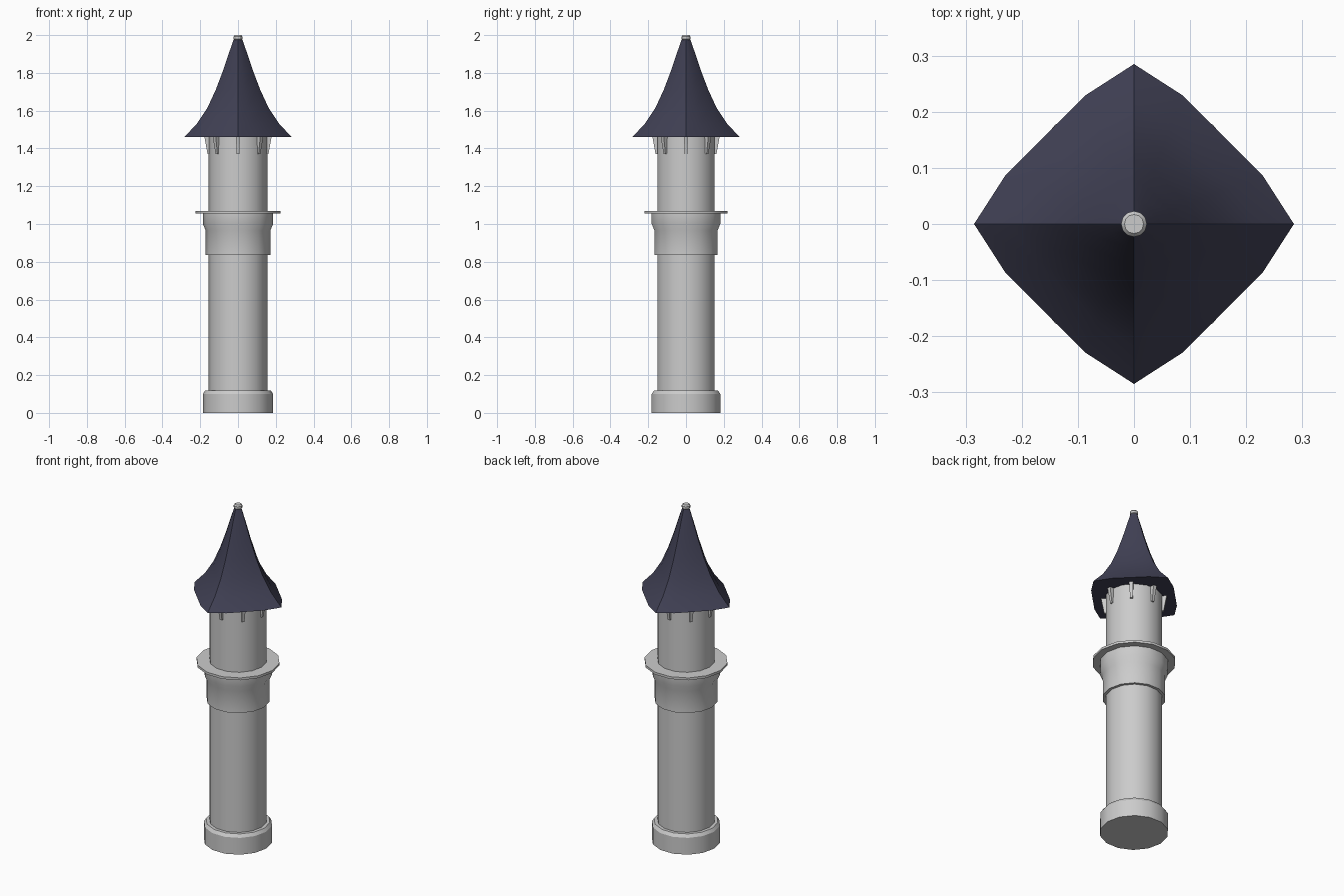
import bpy, math

if "Cube" in bpy.data.objects:
    bpy.data.objects.remove(bpy.data.objects["Cube"])

SIDES = 14


def circle(n):
    return [(math.cos(2 * math.pi * i / n), math.sin(2 * math.pi * i / n)) for i in range(n)]


def loft(name, section, profile, angle=30):
    """Stack scaled copies of a cross-section along (radius, z) and cap both ends."""
    n = len(section)
    verts = [(x * r, y * r, z) for r, z in profile for x, y in section]
    faces = [(k * n + i, k * n + (i + 1) % n, (k + 1) * n + (i + 1) % n, (k + 1) * n + i)
             for k in range(len(profile) - 1) for i in range(n)]
    faces.append(tuple(reversed(range(n))))
    faces.append(tuple(range(len(verts) - n, len(verts))))
    mesh = bpy.data.meshes.new(name)
    mesh.from_pydata(verts, [], faces)
    obj = bpy.data.objects.new(name, mesh)
    bpy.context.collection.objects.link(obj)
    bpy.ops.object.select_all(action='DESELECT')
    obj.select_set(True)
    bpy.context.view_layer.objects.active = obj
    bpy.ops.object.shade_smooth_by_angle(angle=math.radians(angle))
    return obj


ring = circle(SIDES)

# Masonry: base plinth, shaft, corbelled collar and balcony slab
loft("base", ring, [(.186, 0), (.186, .1), (.174, .118), (.15, .118)])
loft("shaft", ring, [(.155, .1), (.155, 1.465)])
loft("collar", ring, [(.171, .835), (.171, .965), (.186, 1.0), (.186, 1.058)])
loft("balcony_slab", ring, [(.226, 1.056), (.226, 1.07)])

# Roof: bulged diamond section swept up a concave profile
corner = [(1, 0), (.807, .3), (.3, .807)]
section = []
for q in range(4):
    c, s = round(math.cos(q * math.pi / 2)), round(math.sin(q * math.pi / 2))
    section += [(x * c - y * s, x * s + y * c) for x, y in corner]
roof = loft("roof", section, [(.285, 1.46), (.218, 1.53), (.162, 1.615), (.118, 1.71),
                              (.08, 1.81), (.048, 1.905), (.02, 1.985)])
slate = bpy.data.materials.new("slate")
slate.diffuse_color = (.052, .052, .09, 1)
slate.use_nodes = True
slate.node_tree.nodes["Principled BSDF"].inputs["Base Color"].default_value = slate.diffuse_color
roof.data.materials.append(slate)

# Finial at the tip
loft("finial", circle(12), [(.017, 1.972), (.023, 1.979), (.023, 1.993), (.017, 2.0)])

# Small wedge brackets under the eaves
for i in range(8):
    a = i * math.pi / 4
    w0, w1 = .007, .011
    pts = [(.14, -w0, 1.37), (.161, -w0, 1.37), (.161, w0, 1.37), (.14, w0, 1.37),
           (.14, -w1, 1.463), (.178, -w1, 1.463), (.178, w1, 1.463), (.14, w1, 1.463)]
    mesh = bpy.data.meshes.new("eave_bracket")
    mesh.from_pydata(pts, [], [(3, 2, 1, 0), (4, 5, 6, 7), (0, 1, 5, 4),
                               (1, 2, 6, 5), (2, 3, 7, 6), (3, 0, 4, 7)])
    bracket = bpy.data.objects.new(f"eave_bracket_{i + 1}", mesh)
    bracket.rotation_euler.z = a
    bpy.context.collection.objects.link(bracket)
